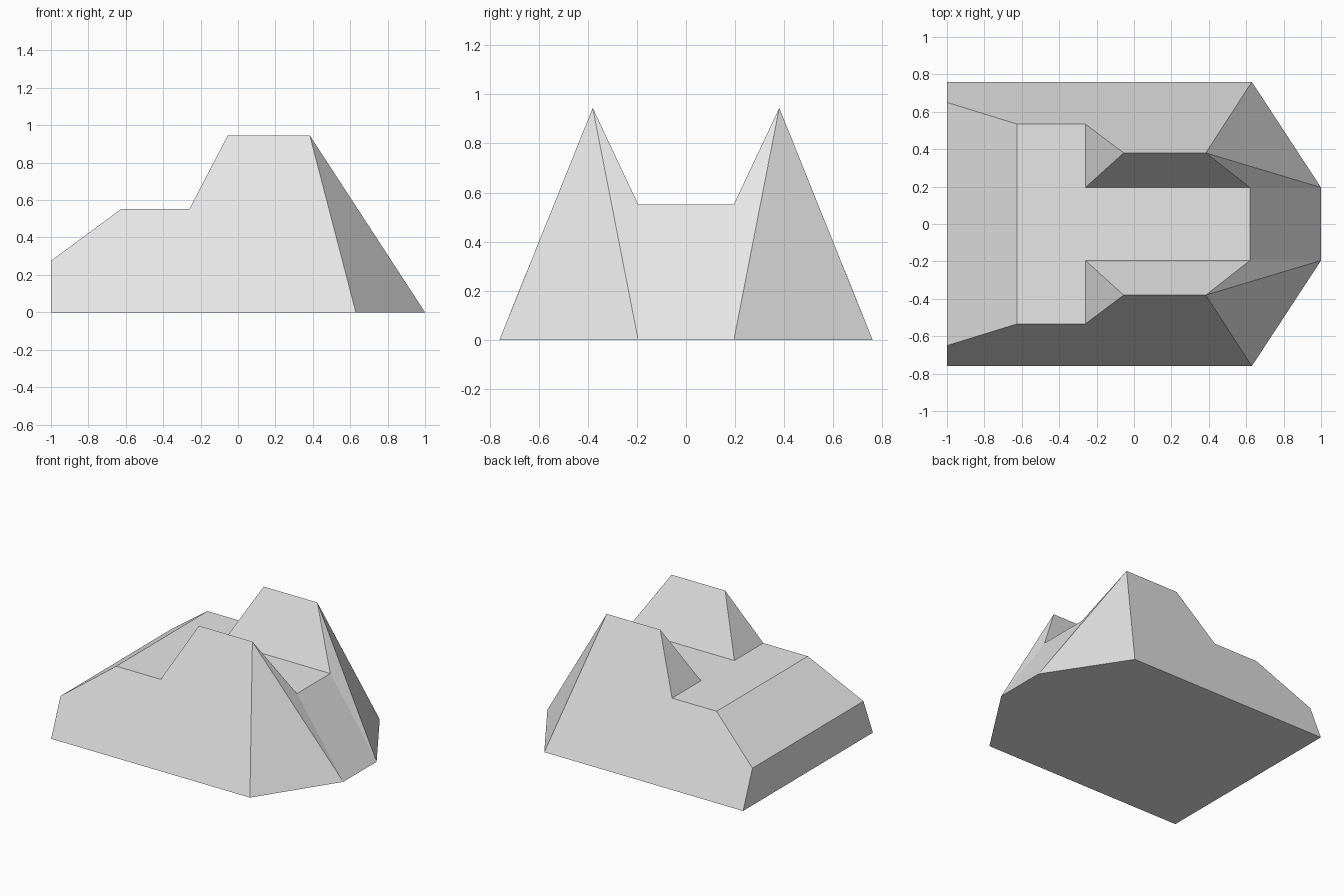
import bpy
import bmesh

if "Cube" in bpy.data.objects:
    bpy.data.objects.remove(bpy.data.objects["Cube"])

# One stone grey for the whole model
grey = bpy.data.materials.new("stone grey")
grey.diffuse_color = (0.8, 0.8, 0.8, 1)
grey.use_nodes = True
grey.node_tree.nodes["Principled BSDF"].inputs["Base Color"].default_value = grey.diffuse_color

# Key points of one half (y > 0)
POINTS = {
    "base_tail": (-1.0, 0.76, 0),
    "base_corner": (0.63, 0.76, 0),
    "base_nose": (1.0, 0.195, 0),
    "tail_top": (-1.0, 0.65, 0.275),
    "deck_tail": (-0.625, 0.534, 0.552),
    "deck_notch": (-0.26, 0.534, 0.552),
    "peak_rear": (-0.055, 0.38, 0.945),
    "peak_front": (0.384, 0.38, 0.945),
    "valley_rear": (-0.26, 0.195, 0.552),
    "valley_front": (0.62, 0.195, 0.552),
}

# Faces found on both sides
SIDE_FACES = [
    "base_tail base_corner peak_front peak_rear deck_notch deck_tail tail_top",
    "base_corner base_nose peak_front",
    "base_nose valley_front peak_front",
    "valley_front valley_rear peak_rear peak_front",
    "valley_rear deck_notch peak_rear",
]

# Faces spanning the middle, given as their half outline
CENTRE_FACES = [
    "base_tail base_corner base_nose",
    "base_tail tail_top",
    "tail_top deck_tail",
    "deck_tail deck_notch valley_rear valley_front",
    "valley_front base_nose",
]

bm = bmesh.new()
left = {n: bm.verts.new(p) for n, p in POINTS.items()}
right = {n: bm.verts.new((p[0], -p[1], p[2])) for n, p in POINTS.items()}

# Twin peaks and sloped flanks, mirrored
for names in SIDE_FACES:
    keys = names.split()
    bm.faces.new([left[k] for k in keys])
    bm.faces.new([right[k] for k in reversed(keys)])

# Underside, tail, ramp, deck and nose
for names in CENTRE_FACES:
    keys = names.split()
    bm.faces.new([left[k] for k in keys] + [right[k] for k in reversed(keys)])

bmesh.ops.recalc_face_normals(bm, faces=bm.faces[:])
mesh = bpy.data.meshes.new("twin_peak_block")
bm.to_mesh(mesh)
bm.free()
mesh.materials.append(grey)
block = bpy.data.objects.new("twin_peak_block", mesh)
bpy.context.collection.objects.link(block)
